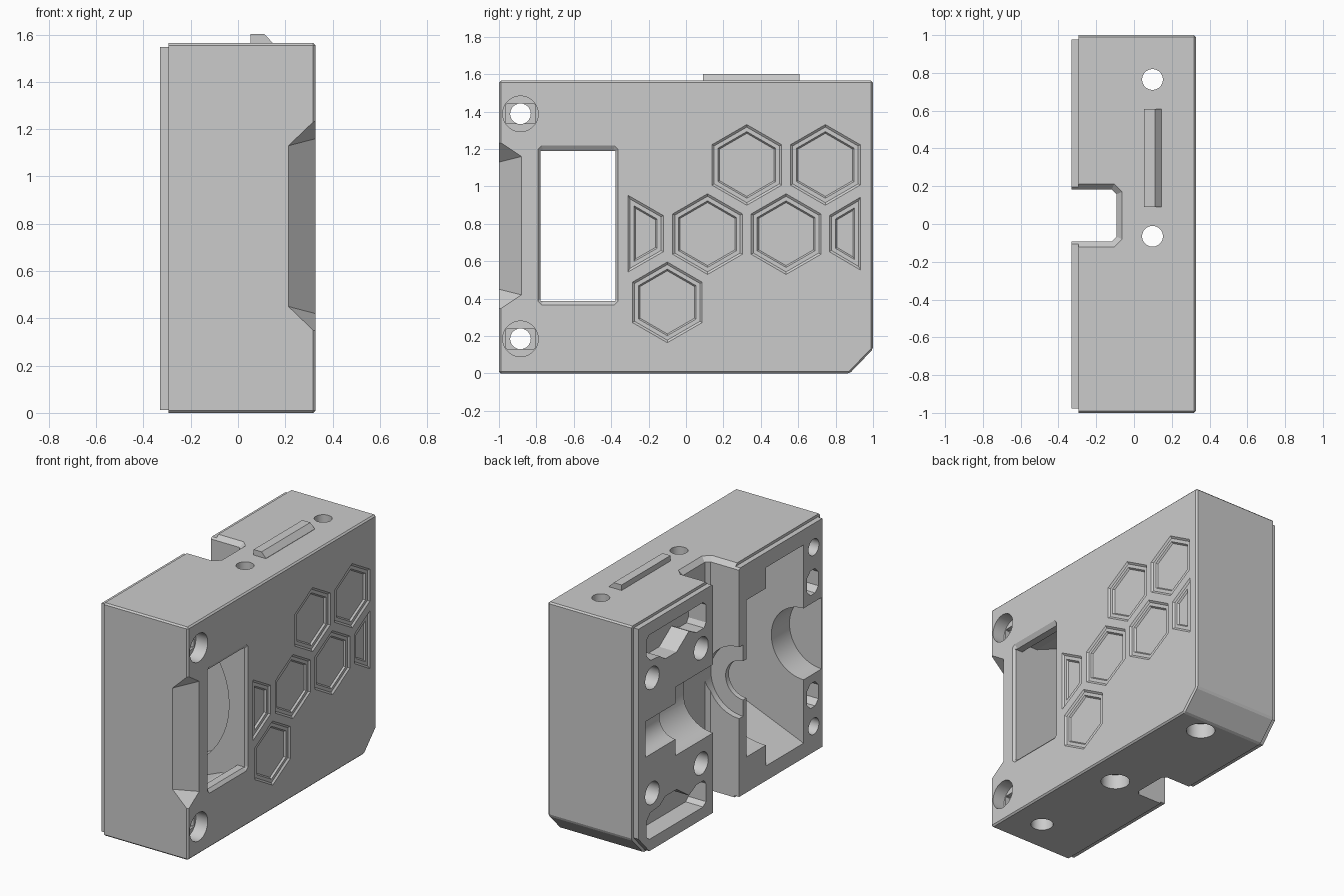
import bpy, bmesh
from math import cos, sin, pi
from mathutils import Vector

if "Cube" in bpy.data.objects:
    bpy.data.objects.remove(bpy.data.objects["Cube"], do_unlink=True)

grey = bpy.data.materials.new("housing_grey")
grey.use_nodes = True
grey.diffuse_color = (0.6, 0.6, 0.6, 1)
grey.node_tree.nodes["Principled BSDF"].inputs["Base Color"].default_value = (0.6, 0.6, 0.6, 1)

AXIS = -0.33   # x of the parting plane, where the shaft axis lies
SIDE = 0.328   # x of the closed side
MID = 0.778    # height of the shaft axis


def prism(name, axis, start, end, pts, end_pts=None):
    """Extrude a profile along an axis, optionally tapering to a second profile."""
    place = {"x": lambda p, d: (d, p[0], p[1]),
             "y": lambda p, d: (p[0], d, p[1]),
             "z": lambda p, d: (p[0], p[1], d)}[axis]
    bm = bmesh.new()
    a = [bm.verts.new(place(p, start)) for p in pts]
    b = [bm.verts.new(place(p, end)) for p in (end_pts or pts)]
    n = len(pts)
    bm.faces.new(a)
    bm.faces.new(b)
    for i in range(n):
        bm.faces.new((a[i], a[(i + 1) % n], b[(i + 1) % n], b[i]))
    bmesh.ops.recalc_face_normals(bm, faces=bm.faces)
    mesh = bpy.data.meshes.new(name)
    bm.to_mesh(mesh)
    bm.free()
    obj = bpy.data.objects.new(name, mesh)
    mesh.materials.append(grey)
    bpy.context.collection.objects.link(obj)
    return obj


def ring(cu, cv, r, n=48, turn=0):
    return [(cu + r * cos(2 * pi * i / n + turn), cv + r * sin(2 * pi * i / n + turn)) for i in range(n)]


def rect(u0, u1, v0, v1, c):
    """Rectangle with cut corners."""
    return [(u0 + c, v0), (u1 - c, v0), (u1, v0 + c), (u1, v1 - c),
            (u1 - c, v1), (u0 + c, v1), (u0, v1 - c), (u0, v0 + c)]


def inset(pts, d):
    """Move every edge of a counter-clockwise convex outline inwards by d."""
    out = []
    for i, p in enumerate(pts):
        p, before, after = Vector(p), Vector(pts[i - 1]), Vector(pts[(i + 1) % len(pts)])
        e, f = (p - before).normalized(), (after - p).normalized()
        m, n = Vector((-e.y, e.x)), Vector((-f.y, f.x))
        out.append(tuple(p + (m + n) * d / (1 + m.dot(n))))
    return out


def flip(pts):
    return [(u, 2 * MID - v) for u, v in pts]


def combine(obj, other, op="DIFFERENCE"):
    mod = obj.modifiers.new("boolean", "BOOLEAN")
    mod.operation, mod.solver, mod.object = op, "EXACT", other
    bpy.context.view_layer.objects.active = obj
    bpy.ops.object.modifier_apply(modifier=mod.name)
    bpy.data.objects.remove(other, do_unlink=True)


# Main block with one chamfered lower corner and fine edge bevels
body = prism("housing", "x", -0.295, SIDE,
             [(-1, 0), (0.875, 0), (1, 0.13), (1, 1.565), (-1, 1.565)])
bm = bmesh.new()
bm.from_mesh(body.data)
edges = [e for e in bm.edges if any(v.co.x > 0 for v in e.verts)]
bmesh.ops.bevel(bm, geom=edges, offset=0.01, segments=1, affect="EDGES")
bm.to_mesh(body.data)
bm.free()

# Mating lip on the open side
combine(body, prism("lip", "x", AXIS, -0.2,
                    [(-0.977, 0.012), (0.86, 0.012), (0.977, 0.137), (0.977, 1.547), (-0.977, 1.547)]), "UNION")


def cut(*args):
    combine(body, prism("cutter", *args))


# Vertical channel across the open side, with a chamfered upper rim
channel = [(-0.5, -0.093), (-0.117, -0.093), (-0.092, -0.068),
           (-0.092, 0.158), (-0.117, 0.183), (-0.5, 0.183)]
rim = [(-0.5, -0.123), (-0.105, -0.123), (-0.062, -0.08),
       (-0.062, 0.17), (-0.105, 0.213), (-0.5, 0.213)]
cut("z", -0.1, 1.7, channel)
cut("z", 1.535, 1.566, channel, rim)

# Tapered cavity ending behind the thin plate that holds the chamfered window
taper = [(-0.4, 0.083), (0.14, 0.305), (0.26, 0.305)]
cut("y", -0.777, -0.377, taper + [(0.26, 0.388), (0.4, 0.388), (0.4, 1.19), (0.26, 1.19)]
    + flip(taper)[::-1])
cut("x", SIDE - 0.02, SIDE + 0.001, rect(-0.775, -0.379, 0.39, 1.188, 0.01),
    rect(-0.792, -0.362, 0.366, 1.22, 0.02))

# Stepped round bores along the shaft axis: radius, start, end
for r, y0, y1 in ((0.527, -0.38, -0.17), (0.24, -0.97, -0.75), (0.13, -0.2, 0.0),
                  (0.24, -0.135, 0.0), (0.23, 0.1, 0.583), (0.12, 0.55, 0.9)):
    cut("y", y0, y1, ring(AXIS, MID, r, 64))

# Mirrored pockets, screw bores and slots in the open face
relief = [(0.26, 1.44), (0.29, 1.465), (0.86, 1.465), (0.89, 1.44), (0.89, 1.335), (0.85, 1.29),
          (0.75, 1.28), (0.69, 1.24), (0.57, 1.24), (0.44, 1.33), (0.36, 1.29), (0.28, 1.29), (0.26, 1.32)]
slot = rect(-0.935, -0.815, 1.075, 1.24, 0.035)
for side in (lambda p: p, flip):
    cut("x", -0.4, -0.2, side(relief))
    cut("x", -0.4, -0.24, side(slot))
    for y in (0.31, 0.83):
        cut("x", -0.4, -0.08, side(ring(y, 1.165, 0.075)))

# Corner bolt holes with counterbores and a flat-sided step on the closed side
for z in (0.185, 1.388):
    cut("x", -0.4, 0.4, ring(-0.885, z, 0.055))
    cut("x", 0.24, 0.4, ring(-0.885, z, 0.095))
    cut("x", 0.21, 0.3, rect(-0.962, -0.808, z - 0.053, z + 0.053, 0.004))

# Vertical bolt holes with counterbores below, and a blind hole
for y in (0.765, -0.065):
    cut("z", -0.1, 1.7, ring(0.098, y, 0.055))
    cut("z", -0.1, 0.1, ring(0.098, y, 0.09))
cut("z", -0.1, 0.12, ring(0.105, -0.77, 0.07))


# Grip scoop on the front vertical edge, with sloping triangular ends
def scoop_top(x, y):
    return 1.24 + 0.957 * (x - SIDE) - 0.667 * (y + 1)


scoop = prism("scoop", "z", 0, 1, [(0.1785, -1.036), (0.368, -1.04), (0.3625, -0.844)])
for v in scoop.data.vertices:
    top = scoop_top(v.co.x, v.co.y)
    v.co.z = top if v.co.z > 0.5 else 1.58 - top
combine(body, scoop)

# Honeycomb panels stepped into the closed side
panels = [ring(y, z, 0.217, 6, pi / 6) for y, z in
          ((0.325, 1.115), (0.745, 1.115), (0.115, 0.745), (0.535, 0.745), (-0.1, 0.38))]
panels.append([(-0.312, 0.54), (-0.12, 0.65), (-0.12, 0.845), (-0.312, 0.955)])
panels.append([(0.935, 0.55), (0.935, 0.945), (0.765, 0.845), (0.765, 0.65)])
for p in panels:
    cut("x", SIDE - 0.01, SIDE + 0.001, inset(p, 0.013), p)
    cut("x", SIDE - 0.021, SIDE - 0.005, inset(p, 0.042), inset(p, 0.03))

# Locating rail on the top
rail = prism("top_rail", "y", 0.09, 0.608,
             [(0.053, 1.55), (0.053, 1.602), (0.112, 1.602), (0.145, 1.567), (0.145, 1.55)])

for obj in (body, rail):
    bpy.ops.object.select_all(action="DESELECT")
    obj.select_set(True)
    bpy.context.view_layer.objects.active = obj
    bpy.ops.object.shade_smooth_by_angle(angle=pi / 9)
